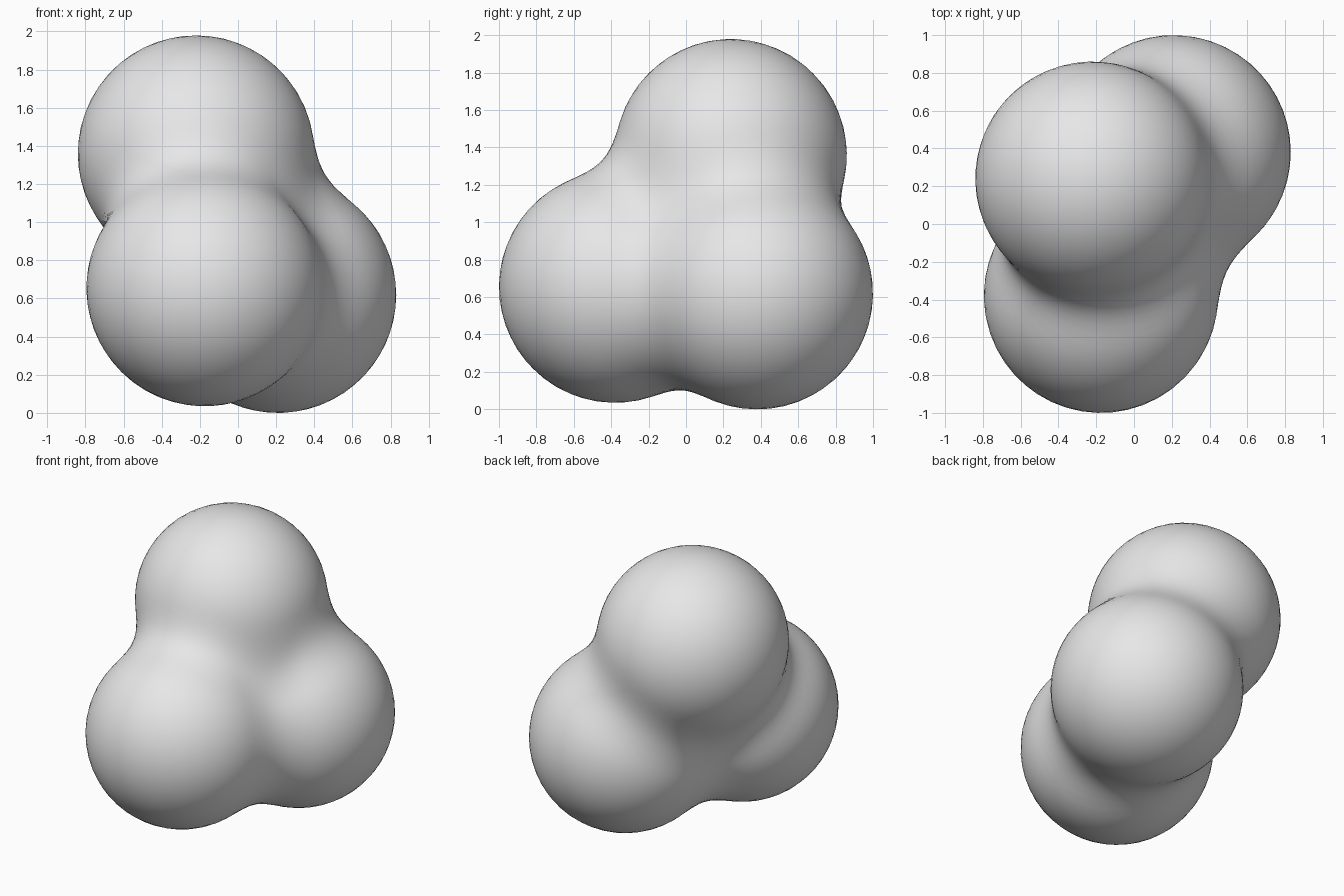
import bpy, bmesh
from mathutils import Vector

if "Cube" in bpy.data.objects:
    bpy.data.objects.remove(bpy.data.objects["Cube"])

# Three equal balls melted together
RADIUS = 0.62
BLEND = 0.26
BALLS = [Vector((-0.175, -0.38, 0.655)),   # front ball
         Vector((0.21, 0.38, 0.62)),       # back right ball
         Vector((-0.22, 0.24, 1.36))]      # top ball
CORE = sum(BALLS, Vector()) / 3


def smooth_min(a, b):
    h = max(BLEND - abs(a - b), 0) / BLEND
    return min(a, b) - h * h * BLEND / 4


def field(p):
    a, b, c = [(p - q).length - RADIUS for q in BALLS]
    return smooth_min(smooth_min(a, b), c)


def surface_point(direction):
    # bisect outwards from the core, which lies inside every ball
    lo, hi = 0.0, 2.0
    for _ in range(24):
        mid = (lo + hi) / 2
        if field(CORE + direction * mid) < 0:
            lo = mid
        else:
            hi = mid
    return CORE + direction * lo


# Blob skin
bm = bmesh.new()
bmesh.ops.create_icosphere(bm, subdivisions=5, radius=1)
for v in bm.verts:
    v.co = surface_point(v.co.normalized())
for f in bm.faces:
    f.smooth = True
low = min(v.co.z for v in bm.verts)
bmesh.ops.translate(bm, verts=bm.verts, vec=(0, 0, -low))
mesh = bpy.data.meshes.new("melted_balls")
bm.to_mesh(mesh)
bm.free()

# Plain grey
grey = bpy.data.materials.new("light grey")
grey.diffuse_color = (0.8, 0.8, 0.8, 1)
grey.use_nodes = True
grey.node_tree.nodes["Principled BSDF"].inputs["Base Color"].default_value = grey.diffuse_color
mesh.materials.append(grey)
blob = bpy.data.objects.new("melted_balls", mesh)
bpy.context.collection.objects.link(blob)
